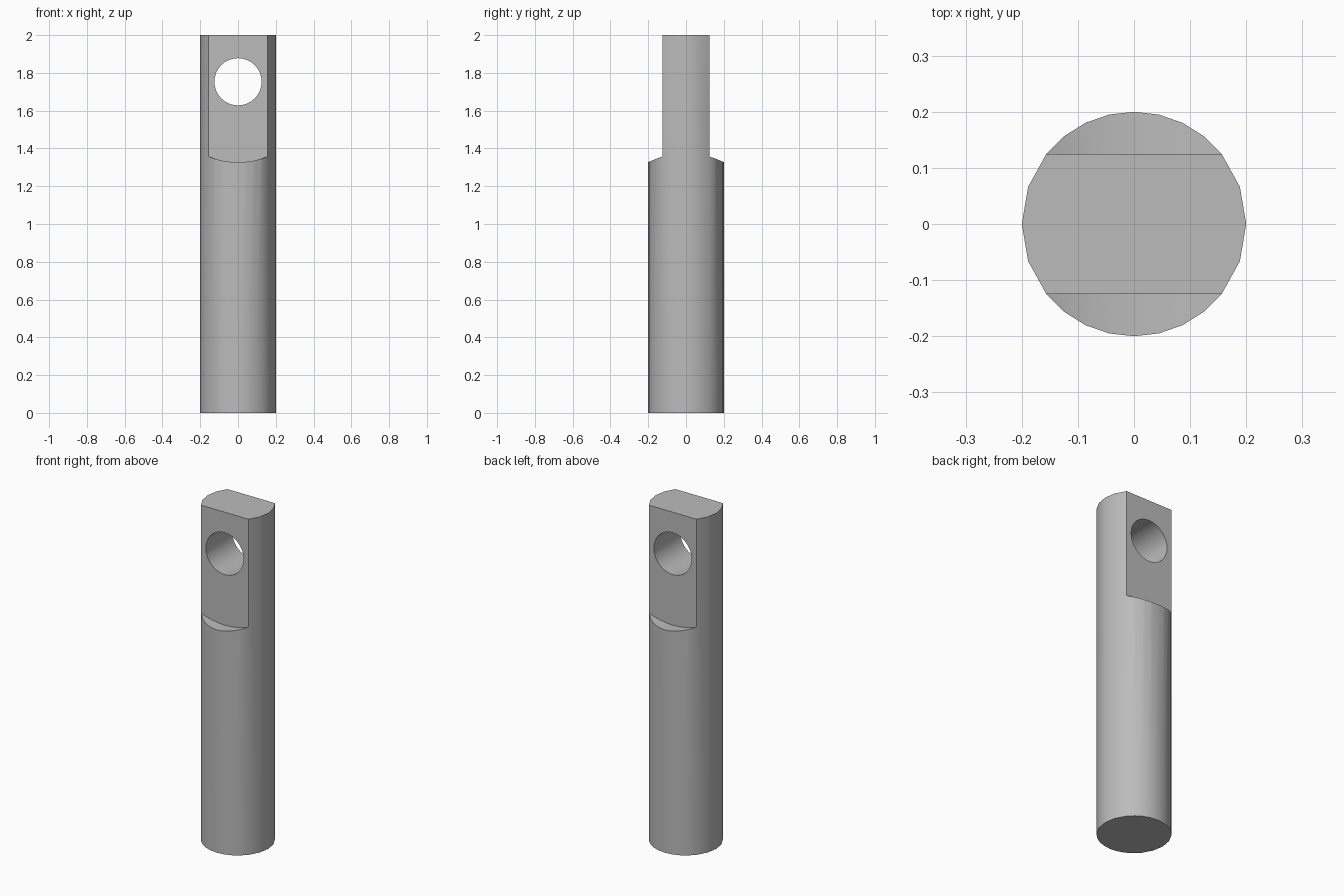
import bpy
import bmesh
from math import asin, cos, sin, pi

RADIUS, HEIGHT = 0.2, 2.0
FLAT_Y = 0.125          # half thickness of the tongue
HOLE_Z, HOLE_R = 1.753, 0.125
RELIEF_R = 0.426        # rounded shoulder, concentric with the hole

if "Cube" in bpy.data.objects:
    bpy.data.objects.remove(bpy.data.objects["Cube"])

steel = bpy.data.materials.new("grey_steel")
steel.use_nodes = True
grey = (0.5, 0.5, 0.5, 1.0)
steel.diffuse_color = grey
steel.node_tree.nodes["Principled BSDF"].inputs["Base Color"].default_value = grey


def prism(name, points, offset):
    """Extrude a closed outline of 3D points along an offset."""
    bm = bmesh.new()
    face = bm.faces.new([bm.verts.new(p) for p in points])
    extruded = bmesh.ops.extrude_face_region(bm, geom=[face], use_keep_orig=True)
    verts = [g for g in extruded["geom"] if isinstance(g, bmesh.types.BMVert)]
    bmesh.ops.translate(bm, vec=offset, verts=verts)
    bmesh.ops.recalc_face_normals(bm, faces=bm.faces)
    mesh = bpy.data.meshes.new(name)
    bm.to_mesh(mesh)
    bm.free()
    mesh.materials.append(steel)
    obj = bpy.data.objects.new(name, mesh)
    bpy.context.collection.objects.link(obj)
    return obj


def cross_cylinder(name, radius, sides, y0, y1):
    """Cylinder along y, centred on the hole."""
    ring = [(radius * cos(2 * pi * i / sides), y0,
             HOLE_Z + radius * sin(2 * pi * i / sides)) for i in range(sides)]
    return prism(name, ring, (0, y1 - y0, 0))


# Round rod: coarse arcs on the sides, finer arcs at front and back
corner = asin(FLAT_Y / RADIUS)
angles = []
for turn in (0, pi):
    angles += [turn - corner + 2 * corner * i / 4 for i in range(4)]
    angles += [turn + corner + (pi - 2 * corner) * i / 8 for i in range(8)]
rod = prism("eye_rod", [(RADIUS * cos(a), RADIUS * sin(a), 0) for a in angles],
            (0, 0, HEIGHT))

# Mill the two flats and drill the cross hole
cutters = [
    cross_cylinder("front_flat_cutter", RELIEF_R, 64, -0.4, -FLAT_Y),
    cross_cylinder("back_flat_cutter", RELIEF_R, 64, FLAT_Y, 0.4),
    cross_cylinder("hole_cutter", HOLE_R, 32, -0.5, 0.5),
]
bpy.ops.object.select_all(action="DESELECT")
rod.select_set(True)
bpy.context.view_layer.objects.active = rod
for cutter in cutters:
    cutter.hide_render = True
    cut = rod.modifiers.new(cutter.name, "BOOLEAN")
    cut.operation = "DIFFERENCE"
    cut.solver = "EXACT"
    cut.object = cutter
    bpy.ops.object.modifier_apply(modifier=cut.name)
    bpy.data.objects.remove(cutter)

bpy.ops.object.shade_smooth_by_angle(angle=pi / 6)
